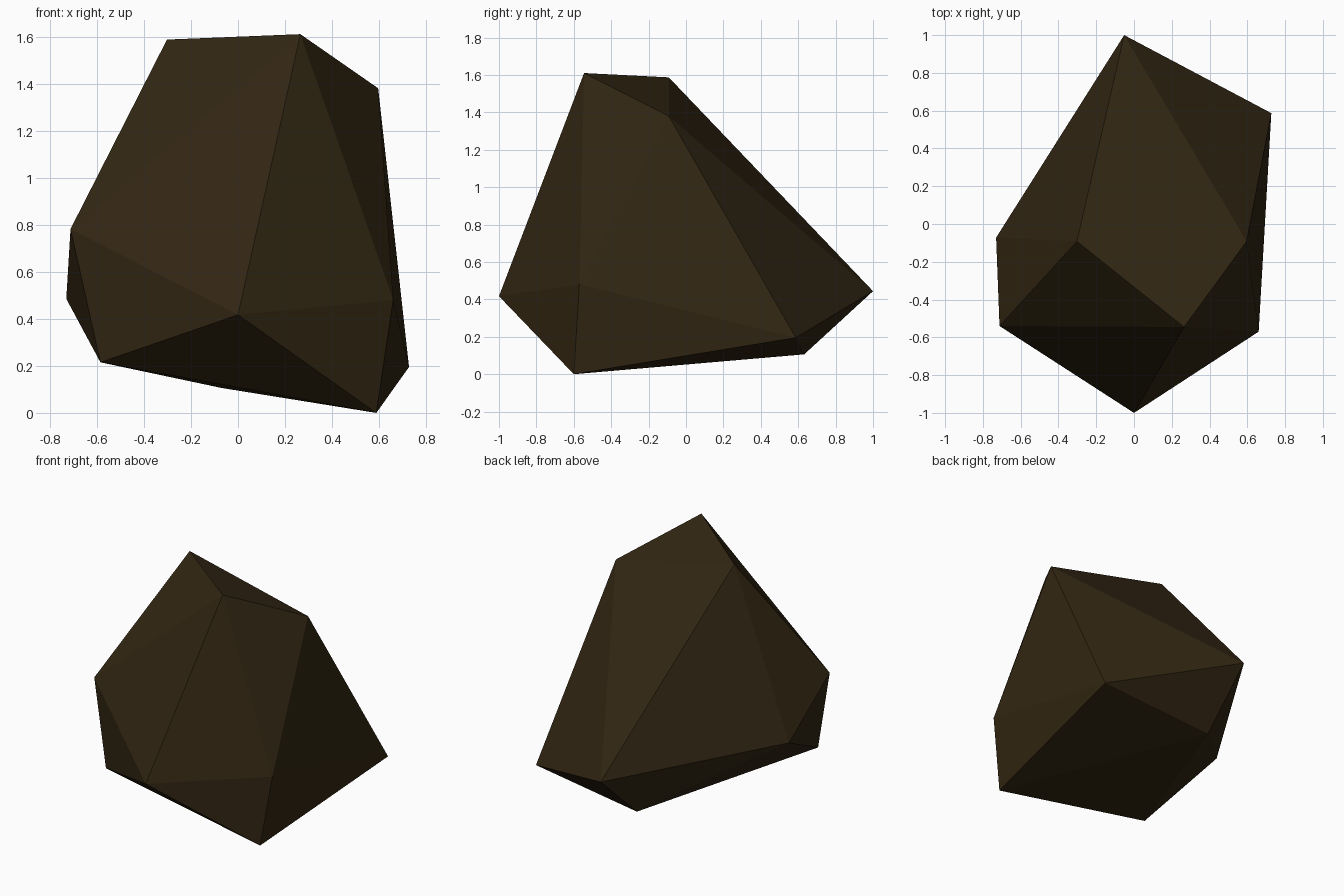
import bpy, bmesh

if "Cube" in bpy.data.objects:
    bpy.data.objects.remove(bpy.data.objects["Cube"])

# Low-poly rock: an irregular icosahedron made of a peak, two rings of five, and a base point
peak = (0.265, -0.545, 1.61)
upper = [(-0.712, -0.54, 0.782), (0, -1.0, 0.417), (0.66, -0.57, 0.48),
         (0.596, -0.092, 1.38), (-0.302, -0.092, 1.587)]
lower = [(-0.585, -0.595, 0.215), (0.588, -0.6, 0.0), (0.727, 0.587, 0.195),
         (-0.052, 1.0, 0.444), (-0.73, -0.072, 0.485)]
base = (-0.07, 0.632, 0.106)

bm = bmesh.new()
top, bottom = bm.verts.new(peak), bm.verts.new(base)
up = [bm.verts.new(p) for p in upper]
lo = [bm.verts.new(p) for p in lower]
for i in range(5):
    j = (i + 1) % 5
    bm.faces.new((top, up[i], up[j]))        # cap
    bm.faces.new((up[i], lo[i], up[j]))      # belt, pointing down
    bm.faces.new((lo[i], lo[j], up[j]))      # belt, pointing up
    bm.faces.new((bottom, lo[j], lo[i]))     # underside
bmesh.ops.recalc_face_normals(bm, faces=bm.faces)

mesh = bpy.data.meshes.new("rock")
bm.to_mesh(mesh)
bm.free()

# Single dark brown stone colour
stone = bpy.data.materials.new("dark brown stone")
stone.diffuse_color = (0.032, 0.0195, 0.0062, 1)
stone.use_nodes = True
stone.node_tree.nodes["Principled BSDF"].inputs["Base Color"].default_value = stone.diffuse_color
mesh.materials.append(stone)
rock = bpy.data.objects.new("rock", mesh)
bpy.context.collection.objects.link(rock)
